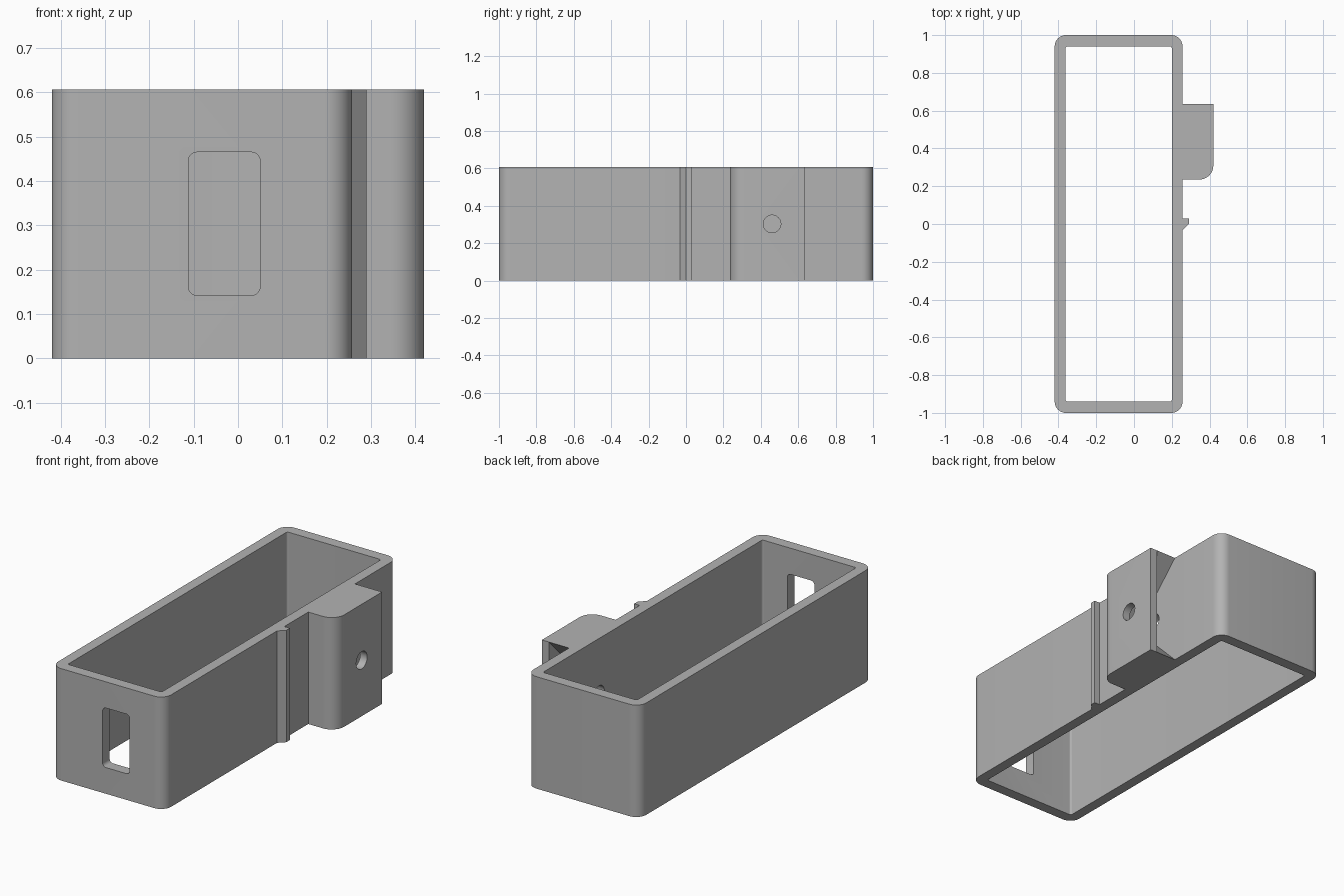
import bpy, bmesh, math
from mathutils import Matrix, Vector

if "Cube" in bpy.data.objects:
    bpy.data.objects.remove(bpy.data.objects["Cube"])

HEIGHT = 0.607
LEFT, RIGHT, WALL = -0.42, 0.257, 0.06

grey = bpy.data.materials.new("plain grey")
grey.use_nodes = True
grey.diffuse_color = (0.45, 0.45, 0.45, 1)
grey.node_tree.nodes["Principled BSDF"].inputs["Base Color"].default_value = grey.diffuse_color


def rounded(corners, steps=10):
    """Replace each (u, v, radius) corner with a fillet arc."""
    pts = []
    n = len(corners)
    for i, (u, v, r) in enumerate(corners):
        p = Vector((u, v))
        if r == 0:
            pts.append(p)
            continue
        a = (Vector(corners[i - 1][:2]) - p).normalized()
        b = (Vector(corners[(i + 1) % n][:2]) - p).normalized()
        centre = p + (a + b) * r
        for k in range(steps + 1):
            t = math.pi / 2 * k / steps
            pts.append(centre - b * r * math.cos(t) - a * r * math.sin(t))
    return pts


def box_outline(u0, u1, v0, v1, r):
    return rounded([(u0, v0, r), (u1, v0, r), (u1, v1, r), (u0, v1, r)])


def prism(name, pts, axis, start, end):
    """Extrude a flat outline along the given axis."""
    place = {"x": lambda p, d: (d, p.x, p.y),
             "y": lambda p, d: (p.x, d, p.y),
             "z": lambda p, d: (p.x, p.y, d)}[axis]
    bm = bmesh.new()
    face = bm.faces.new([bm.verts.new(place(p, start)) for p in pts])
    new = bmesh.ops.extrude_face_region(bm, geom=[face])["geom"]
    shift = Vector(place(Vector((0, 0)), end - start))
    bmesh.ops.translate(bm, vec=shift, verts=[g for g in new if isinstance(g, bmesh.types.BMVert)])
    bmesh.ops.recalc_face_normals(bm, faces=bm.faces)
    mesh = bpy.data.meshes.new(name)
    bm.to_mesh(mesh)
    bm.free()
    mesh.materials.append(grey)
    obj = bpy.data.objects.new(name, mesh)
    bpy.context.collection.objects.link(obj)
    return obj


# Housing outline with side rib and mounting block in one profile
housing = prism("housing", rounded([
    (LEFT, -1, WALL), (RIGHT, -1, WALL),
    (RIGHT, -0.033, 0), (0.29, 0, 0), (0.29, 0.03, 0), (RIGHT, 0.03, 0),
    (RIGHT, 0.235, 0), (0.42, 0.235, 0.075), (0.42, 0.635, 0), (RIGHT, 0.635, 0),
    (RIGHT, 1, WALL), (LEFT, 1, WALL)]), "z", 0, HEIGHT)

# Open interior, front window, screw hole and wedge pocket in the block
mid = HEIGHT / 2
hole = [Vector((0.46 + 0.047 * math.cos(t), mid + 0.047 * math.sin(t)))
        for t in (math.tau * k / 40 for k in range(40))]
extra = 0.02
wedge = [Vector((0.635 + extra, -extra)), Vector((0.635 + extra, HEIGHT + extra)),
         Vector((0.635 - mid + 0.002, mid))]
cutters = [
    prism("interior_cutter", box_outline(LEFT + WALL - 0.003, RIGHT - WALL + 0.003, -0.94, 0.94, 0.01), "z", -0.1, 0.8),
    prism("window_cutter", box_outline(-0.112, 0.05, 0.142, 0.465, 0.02), "y", -1.1, -0.8),
    prism("pocket_cutter", wedge, "x", RIGHT, 0.378),
    prism("hole_cutter", hole, "x", 0.1, 0.5),
]

bpy.context.view_layer.objects.active = housing
for cutter in cutters:
    cutter.hide_render = True
    mod = housing.modifiers.new(cutter.name, "BOOLEAN")
    mod.operation = "DIFFERENCE"
    mod.solver = "EXACT"
    mod.object = cutter
    bpy.ops.object.modifier_apply(modifier=mod.name)
    bpy.data.objects.remove(cutter)

bpy.ops.object.select_all(action="DESELECT")
housing.select_set(True)
bpy.ops.object.shade_smooth_by_angle(angle=math.radians(30))
